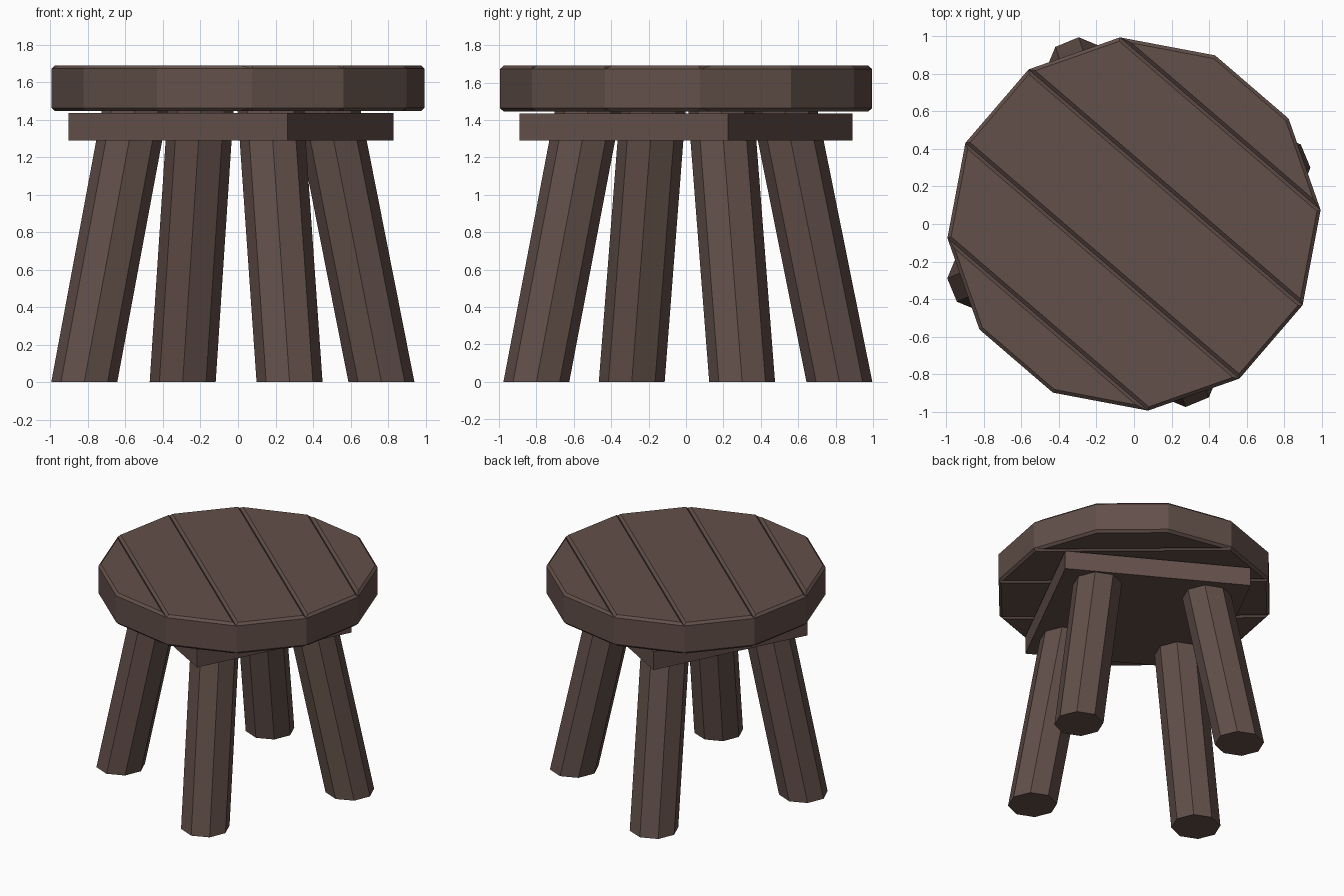
import bpy
import bmesh
import math

if "Cube" in bpy.data.objects:
    bpy.data.objects.remove(bpy.data.objects["Cube"])

wood = bpy.data.materials.new("dark brown wood")
wood.diffuse_color = (0.123, 0.079, 0.067, 1.0)
wood.use_nodes = True
wood.node_tree.nodes["Principled BSDF"].inputs["Base Color"].default_value = wood.diffuse_color


def prism(name, bottom, top, z0, z1, chamfer=0.0):
    """Solid between two matching outlines, with optional chamfered rims."""
    bm = bmesh.new()
    lo = [bm.verts.new((x, y, z0)) for x, y in bottom]
    hi = [bm.verts.new((x, y, z1)) for x, y in top]
    n = len(lo)
    bm.faces.new(lo[::-1])
    bm.faces.new(hi)
    for i in range(n):
        j = (i + 1) % n
        bm.faces.new((lo[i], lo[j], hi[j], hi[i]))
    bmesh.ops.recalc_face_normals(bm, faces=bm.faces[:])
    if chamfer:
        rims = [e for e in bm.edges if abs(e.verts[0].co.z - e.verts[1].co.z) < 1e-4]
        bmesh.ops.bevel(bm, geom=rims, offset=chamfer, offset_type='OFFSET',
                        segments=1, affect='EDGES')
    mesh = bpy.data.meshes.new(name)
    bm.to_mesh(mesh)
    bm.free()
    mesh.materials.append(wood)
    obj = bpy.data.objects.new(name, mesh)
    bpy.context.collection.objects.link(obj)
    return obj


def ring(cx, cy, r, sides, turn=0.0):
    return [(cx + r * math.cos(turn + math.tau * k / sides),
             cy + r * math.sin(turn + math.tau * k / sides)) for k in range(sides)]


# Seat: a twelve-sided disc split into five chamfered planks
rim = ring(0, 0, 0.998, 12, math.radians(4.3))
planks = [(0, 1, 2, 3), (0, 3, 4, 11), (11, 4, 5, 10), (10, 5, 6, 9), (6, 7, 8, 9)]
# order each plank outline around the centre of the disc
for i, ids in enumerate(planks):
    outline = [rim[k] for k in sorted(ids)]
    prism(f"seat_plank_{i + 1}", outline, outline, 1.445, 1.69, 0.018)

# Support board under the seat
board = [(0.265, -0.89), (0.83, 0.225), (-0.34, 0.89), (-0.905, -0.22)]
prism("support_board", board, board, 1.29, 1.435)

# Splayed eight-sided legs: foot centre, then centre at the board's underside
legs = {
    "left_leg": ((-0.82, -0.29), (-0.58, -0.19)),
    "back_leg": ((-0.295, 0.82), (-0.21, 0.56)),
    "front_leg": ((0.275, -0.80), (0.185, -0.555)),
    "right_leg": ((0.765, 0.30), (0.51, 0.20)),
}
top_z = 1.45
for name, (foot, head) in legs.items():
    t = top_z / 1.29
    end = [f + (h - f) * t for f, h in zip(foot, head)]
    prism(name, ring(*foot, 0.176, 8), ring(*end, 0.176, 8), 0.0, top_z)
